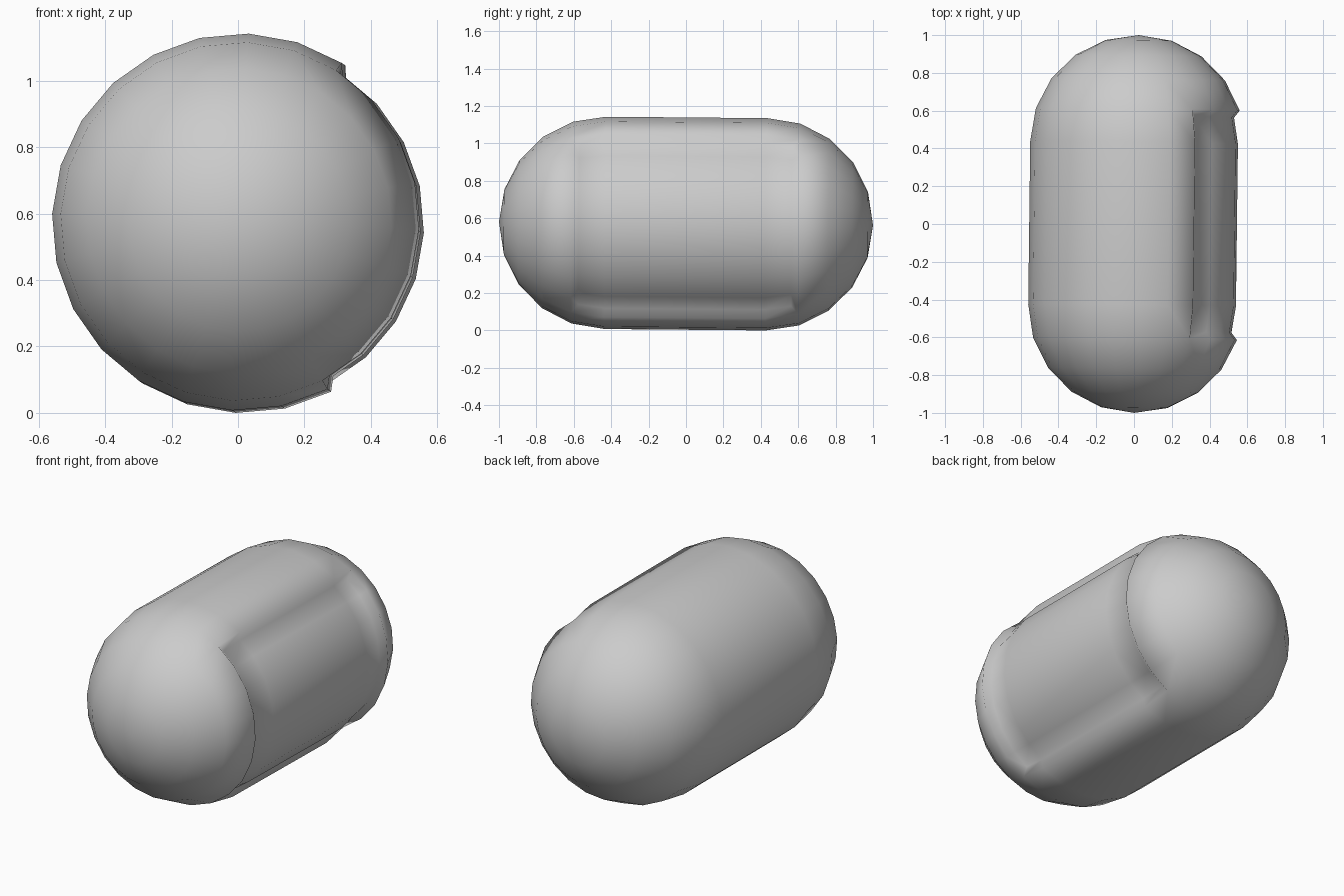
import bpy, bmesh
from math import sin, cos, radians
from mathutils import Matrix, Vector

if "Cube" in bpy.data.objects:
    bpy.data.objects.remove(bpy.data.objects["Cube"])

R, HALF, SIDES = 0.568, 0.432, 24      # radius, half length of straight body, sides
OFFSET = radians(-2.5)                 # roll of the facets around the long axis

bm = bmesh.new()

# Capsule: rings lathed around the y axis, five steps per rounded end
profile = [(-HALF - R * cos(radians(18 * i)), R * sin(radians(18 * i))) for i in range(1, 6)]
profile += [(-y, r) for y, r in reversed(profile)]
rings = []
for y, r in profile:
    angles = [OFFSET + radians(360 / SIDES * k) for k in range(SIDES)]
    rings.append([bm.verts.new((r * cos(a), y, r * sin(a))) for a in angles])
panel = []
for i in range(len(rings) - 1):
    for k in range(SIDES):
        n = (k + 1) % SIDES
        f = bm.faces.new((rings[i][k], rings[i + 1][k], rings[i + 1][n], rings[i][n]))
        # The middle three bands, 120 degrees wide, become the recess
        if 3 <= i <= 5 and (k < 4 or k >= SIDES - 4):
            panel.append(f)
for ring, y in ((rings[0], -1), (rings[-1], 1)):
    pole = bm.verts.new((0, y, 0))
    for k in range(SIDES):
        bm.faces.new((ring[k], ring[(k + 1) % SIDES], pole))
bmesh.ops.recalc_face_normals(bm, faces=bm.faces)

# Recessed side panel with sloping rim
bmesh.ops.inset_region(bm, faces=panel, thickness=0.033, depth=-0.035,
                       use_even_offset=True, use_boundary=True)

# Slight natural tilt, then centre and stand on the ground
bm.transform(Matrix.Rotation(radians(-0.7), 4, 'Z') @ Matrix.Rotation(radians(-0.5), 4, 'X'))
lo = Vector([min(v.co[i] for v in bm.verts) for i in range(3)])
hi = Vector([max(v.co[i] for v in bm.verts) for i in range(3)])
mid = (lo + hi) / 2
bmesh.ops.translate(bm, verts=bm.verts, vec=(-mid.x, -mid.y, -lo.z))

for f in bm.faces:
    f.smooth = True
mesh = bpy.data.meshes.new("capsule_body")
bm.to_mesh(mesh)
bm.free()
bpy.context.collection.objects.link(bpy.data.objects.new("capsule_body", mesh))
